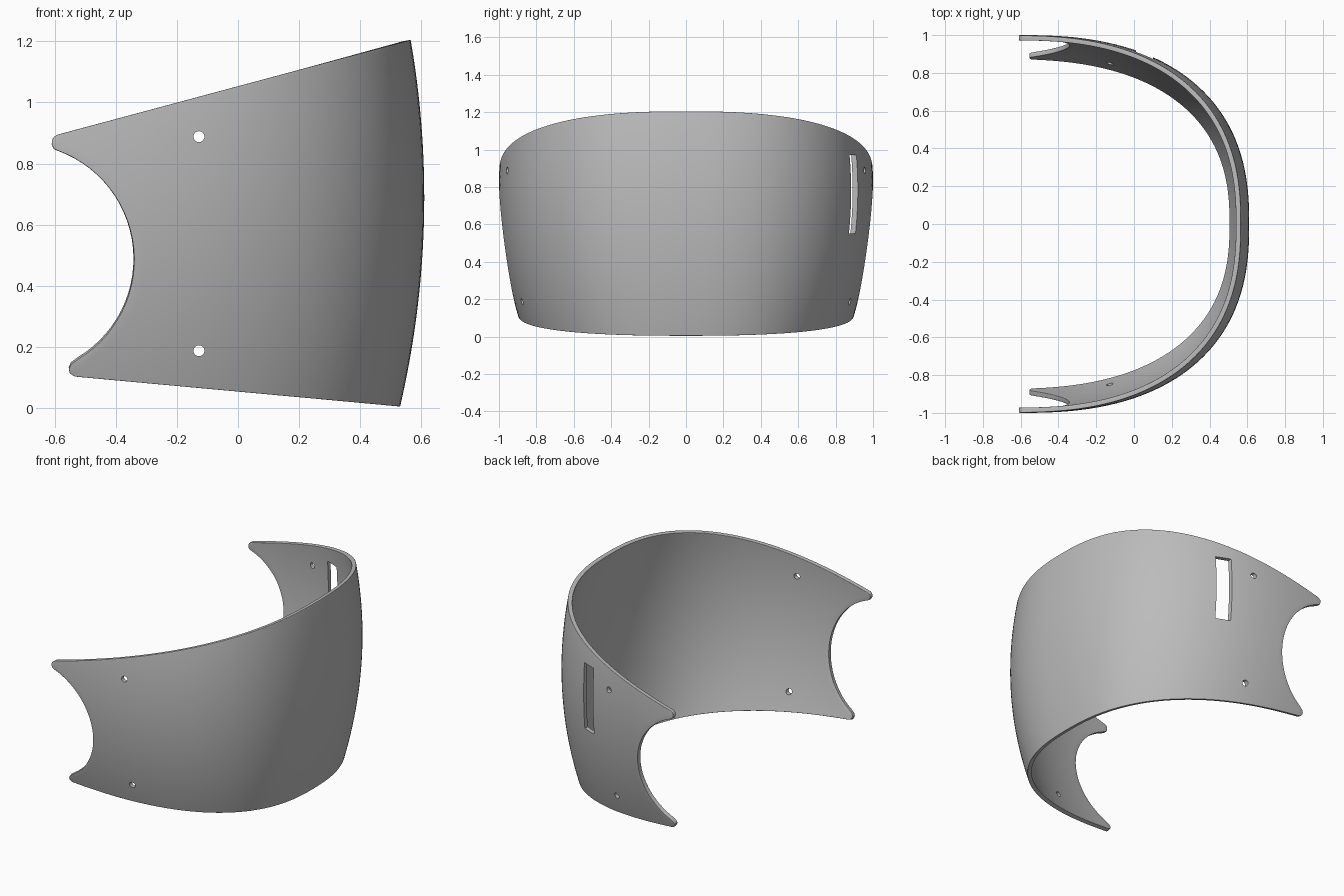
import bpy, bmesh, math
from mathutils import Matrix

cube = bpy.data.objects.get("Cube")
if cube:
    bpy.data.objects.remove(cube, do_unlink=True)

EXP = 2.45          # squareness of the plan curve
BACK = -0.6         # x where the sides run parallel
HEIGHT = 1.205
COLUMNS = 48        # columns per side

grey = bpy.data.materials.new("mid_grey")
grey.use_nodes = True
colour = (0.5, 0.5, 0.5, 1)
grey.diffuse_color = colour
grey.node_tree.nodes["Principled BSDF"].inputs["Base Color"].default_value = colour


def nose_x(z):
    return 0.61 - 0.168 * (z - 0.69) ** 2


def side_y(x, z):
    u = min(max((x - BACK) / (nose_x(z) - BACK), 0), 1)
    width = 1 - 0.215 * (z - 0.8) ** 2
    return width * (1 - u ** EXP) ** (1 / EXP)


# Rear edge: rounded lower tip, circular cut-out, rounded upper tip
rear = [(-0.525, 0.101), (-0.54, 0.104), (-0.551, 0.114), (-0.554, 0.127), (-0.547, 0.142)]
for i in range(29):
    a = math.radians(-59 + i * (70 + 59) / 28)
    rear.append((-0.72 + 0.38 * math.cos(a), 0.485 + 0.38 * math.sin(a)))
rear += [(-0.604, 0.849), (-0.61, 0.864), (-0.609, 0.878), (-0.602, 0.888), (-0.59, 0.895)]

# Curved shell: every row runs straight in side elevation from rear edge to nose
bm = bmesh.new()
rows = []
z_low, z_high = rear[0][1], rear[-1][1]
for xl, zl in rear:
    zf = 0.004 + (HEIGHT - 0.004) * (zl - z_low) / (z_high - z_low)
    xf = nose_x(zf)
    row = []
    for c in range(-COLUMNS, COLUMNS + 1):
        k = math.cos(abs(c) / COLUMNS * math.pi / 2)
        x, z = xl + (xf - xl) * k, zl + (zf - zl) * k
        y = 0 if c == 0 else math.copysign(side_y(x, z), c)
        row.append(bm.verts.new((x, y, z)))
    rows.append(row)
for low, high in zip(rows, rows[1:]):
    for c in range(2 * COLUMNS):
        bm.faces.new((low[c], low[c + 1], high[c + 1], high[c]))
mesh = bpy.data.meshes.new("curved_shell")
bm.to_mesh(mesh)
bm.free()
shell = bpy.data.objects.new("curved_shell", mesh)
bpy.context.collection.objects.link(shell)
mesh.materials.append(grey)


# Cutters for the four round holes and the slot on the left side
def cutter(name, build):
    cut = bmesh.new()
    build(cut)
    data = bpy.data.meshes.new(name)
    cut.to_mesh(data)
    cut.free()
    data.materials.append(grey)
    obj = bpy.data.objects.new(name, data)
    bpy.context.collection.objects.link(obj)
    obj.hide_render = True
    return obj


def hole(z):
    place = Matrix.Translation((-0.128, 0, z)) @ Matrix.Rotation(math.pi / 2, 4, "X")
    return lambda b: bmesh.ops.create_cone(b, cap_ends=True, segments=24, radius1=0.018,
                                           radius2=0.018, depth=2.4, matrix=place)


def slot(b):
    place = Matrix.Translation((0.055, 0.9, 0.76)) @ Matrix.Diagonal((0.09, 0.5, 0.42, 1))
    bmesh.ops.create_cube(b, size=1, matrix=place)


cutters = [cutter("upper_hole_cutter", hole(0.888)),
           cutter("lower_hole_cutter", hole(0.187)),
           cutter("slot_cutter", slot)]

# Thickness, rounded rim, openings
thick = shell.modifiers.new("thickness", "SOLIDIFY")
thick.thickness = 0.026
thick.offset = -1
rim = shell.modifiers.new("rounded_rim", "BEVEL")
rim.width = 0.008
rim.segments = 4
rim.limit_method = "ANGLE"
rim.angle_limit = math.radians(50)
for c in cutters:
    cut = shell.modifiers.new(c.name, "BOOLEAN")
    cut.operation = "DIFFERENCE"
    cut.solver = "EXACT"
    cut.object = c

bpy.ops.object.select_all(action="DESELECT")
shell.select_set(True)
bpy.context.view_layer.objects.active = shell
for m in list(shell.modifiers):
    bpy.ops.object.modifier_apply(modifier=m.name)
for c in cutters:
    bpy.data.objects.remove(c, do_unlink=True)
bpy.ops.object.shade_smooth_by_angle(angle=math.radians(35))
